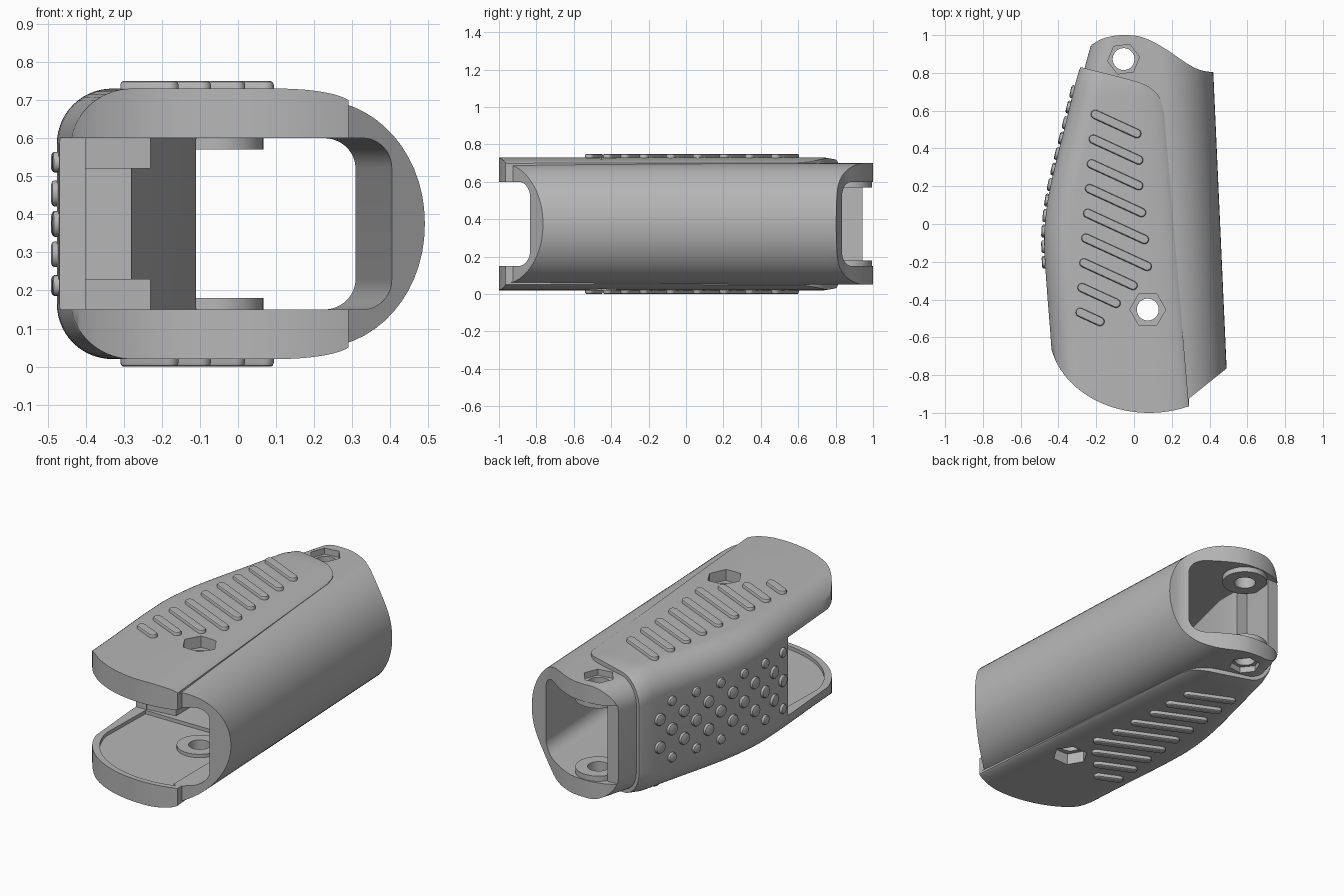
import bpy, bmesh
from math import sin, cos, pi, radians, atan2
from mathutils import Matrix, Vector

if "Cube" in bpy.data.objects:
    bpy.data.objects.remove(bpy.data.objects["Cube"])

MID = 0.375   # height of the symmetry plane
grey = bpy.data.materials.new("plain grey")
grey.use_nodes = True
grey.diffuse_color = (0.47, 0.47, 0.47, 1)
grey.node_tree.nodes["Principled BSDF"].inputs["Base Color"].default_value = grey.diffuse_color


def make(name, shells):
    """One object from closed shells, each a list of equal-length rings."""
    bm = bmesh.new()
    for rings in shells:
        loops = [[bm.verts.new(p) for p in ring] for ring in rings]
        n = len(loops[0])
        for a, b in zip(loops, loops[1:]):
            for i in range(n):
                bm.faces.new((a[i], a[(i + 1) % n], b[(i + 1) % n], b[i]))
        bm.faces.new(loops[0][::-1])
        bm.faces.new(loops[-1])
    bmesh.ops.recalc_face_normals(bm, faces=bm.faces)
    mesh = bpy.data.meshes.new(name)
    bm.to_mesh(mesh)
    bm.free()
    mesh.materials.append(grey)
    ob = bpy.data.objects.new(name, mesh)
    bpy.context.collection.objects.link(ob)
    return ob


def spline(pts, n=4):
    """Smooth curve through the points."""
    p = [Vector(q) for q in [pts[0]] + pts + [pts[-1]]]
    out = []
    for a, b, c, d in zip(p, p[1:], p[2:], p[3:]):
        for t in [i / n for i in range(n)]:
            out.append(tuple((2 * b + (c - a) * t + (2 * a - 5 * b + 4 * c - d) * t ** 2
                              + (3 * b - a - 3 * c + d) * t ** 3) / 2))
    return out + [pts[-1]]


def prism(pts, z0, z1):
    return [[(x, y, z) for x, y in pts] for z in (z0, z1)]


def disc(x, y, r, n=40, turn=0):
    return [(x + r * cos(2 * pi * i / n + turn), y + r * sin(2 * pi * i / n + turn)) for i in range(n)]


def flip(shells):
    return [[[(x, y, 2 * MID - z) for x, y, z in ring] for ring in s] for s in shells]


def combine(target, other, operation):
    bpy.context.view_layer.objects.active = target
    mod = target.modifiers.new(operation, 'BOOLEAN')
    mod.object, mod.operation, mod.solver = other, operation, 'EXACT'
    bpy.ops.object.modifier_apply(modifier=mod.name)
    bpy.data.objects.remove(other)


def smooth(ob):
    bpy.ops.object.select_all(action='DESELECT')
    ob.select_set(True)
    bpy.context.view_layer.objects.active = ob
    bpy.ops.object.shade_smooth_by_angle(angle=radians(30))


def section(y, left, right, h, rl, ra, rb):
    """Rounded section: left corner radius rl, elliptical right corners ra x rb."""
    pts, n = [], 14
    corners = ((right - ra, h - rb, ra, rb, 0), (left + rl, h - rl, rl, rl, 1),
               (left + rl, rl - h, rl, rl, 2), (right - ra, rb - h, ra, rb, 3))
    for cx, cz, a, b, q in corners:
        for i in range(n + 1):
            t = (q + i / n) * pi / 2
            pts.append((cx + a * cos(t), y, MID + cz + b * sin(t)))
    return pts


def right_side(y):
    return 0.456 - 0.045 * y


def cover_side(y):
    return 0.221 - 0.083 * y


LEFT = spline([(-1.1, -.41), (-.63, -.44), (-.4, -.458), (-.2, -.472), (-.05, -.475), (.08, -.463),
               (.2, -.443), (.35, -.408), (.5, -.37), (.74, -.312)], 3)


def left_side(y):
    for (y0, a), (y1, b) in zip(LEFT, LEFT[1:]):
        if y <= y1:
            return a + (b - a) * (y - y0) / (y1 - y0)
    return LEFT[-1][1]


# Inner body and the slightly thicker grip cover wrapped around it
body_line = [(y, x + .03) for y, x in LEFT] + [(.84, -.258), (1.1, -.185)]
body = make("handle_shell", [[section(y, x, right_side(y), .325, .13, .29, .321) for y, x in body_line]])
cover_line = [(y, x, .355) for y, x in LEFT] + [(.81, -.292, .343), (.845, -.275, .329)]
cover = make("grip_cover", [[section(y, x, cover_side(y), h, .145, .2, .045) for y, x, h in cover_line]])
cover_edge = [(-.7, .838), (-.28, .83)] + spline([(-.1, .785), (.04, .745), (.1, .71), (.14, .66), (.16, .58)])
cover_edge += [(.29, -.955), (.29, -1.05), (-.7, -1.05)]
combine(cover, make("cover_cutter", [prism(cover_edge, -1, 2)]), 'INTERSECT')
combine(body, cover, 'UNION')

# Plan outline: wavy rear edge, rounded nose, slanted front of the right wall
nose = [(.08 + .53 * cos(t), -.57 - .43 * sin(t)) for t in (radians(68 + 4 * i) for i in range(27))]
rear = spline([(-.222, .95), (-.17, .98), (-.1, .997), (-.03, 1), (.04, .99), (.12, .955), (.2, .905),
               (.28, .85), (.35, .815), (.42, .803)])
outline = rear + [(.7, .8), (.7, -.597), (.29, -.925), (.29, -.965)] + nose + [(-.7, -.6), (-.7, .94)]
combine(body, make("outline_cutter", [prism(outline, -1, 2)]), 'INTERSECT')

# Through cavity, open on the left near both ends and stepped along the left wall
steps = [(-1.1, -.7), (-.262, -.7), (-.26, -.4), (-.1, -.4), (-.098, -.28), (.6, -.11), (.74, -.11),
         (.742, -.18), (.943, -.16), (.945, -.7), (1.1, -.7)]
cavity = make("cavity_cutter", [[section(y, x, 1.27 * right_side(y) - .223, .225, .004, .08, .08)
                                 for y, x in steps]])
combine(body, cavity, 'DIFFERENCE')

# Shallow recess inside the nose lip
recess = [(x * .93 + .005, y * .97) for x, y in nose] + [(-.4, -.27), (.24, -.27), (.24, -.93)]
combine(body, make("recess_cutter", [prism(recess, .13, .62)]), 'DIFFERENCE')

# Ledges along the left wall, above and below its step
for z0, z1 in ((.1, .23), (.52, .65)):
    ledge = [(-.42, -.258), (-.23, -.235), (-.23, .02), (-.42, .02)]
    combine(body, make("wall_ledge", [prism(ledge, z0, z1)]), 'UNION')

# Screw bosses, holes and hexagonal nut pockets
screws = ((-.055, .873, .122, .18, .085, radians(8)), (.073, -.453, .12, .149, .095, 0))
for x, y, boss_r, boss_z, hex_r, turn in screws:
    boss = [prism(disc(x, y, boss_r), .1, boss_z)]
    for side in (boss, flip(boss)):
        combine(body, make("boss", side), 'UNION')
    combine(body, make("hole_cutter", [prism(disc(x, y, .058), -1, 2)]), 'DIFFERENCE')
    pocket = [prism(disc(x, y, hex_r, 6, turn), -.1, .085)]
    for side in (pocket, flip(pocket)):
        combine(body, make("pocket_cutter", side), 'DIFFERENCE')
smooth(body)


# Slanted capsule ridges on the top and bottom
def capsule(a, b, r):
    ang = atan2(b[1] - a[1], b[0] - a[0])
    pts = []
    for (cx, cy), start in ((b, ang - pi / 2), (a, ang + pi / 2)):
        pts += [(cx + r * cos(start + pi * i / 8), cy + r * sin(start + pi * i / 8)) for i in range(9)]
    return pts


ridges = []
for i, run in enumerate((.22, .24, .25, .275, .3, .325, .26, .18, .105)):
    a = (-.205 - .01 * i, .58 - .131 * i)
    b = (a[0] + run, a[1] - .46 * run)
    ridges.append([[(x, y, z) for x, y in capsule(a, b, r)]
                   for r, z in ((.024, .7), (.024, .74), (.021, .747), (.016, .75))])
smooth(make("top_ridges", ridges))
smooth(make("bottom_ridges", flip(ridges)))

# Round studs in alternating columns on the left wall
studs = []
for col in range(12):
    y = .7 - .082 * col
    slope = (left_side(y + .03) - left_side(y - .03)) / .06
    for dz in ((-.08, .08) if col % 2 == 0 else (-.162, 0, .162)):
        r = .027 if abs(dz) > .1 else .034
        place = Matrix.Translation((left_side(y), y, MID + dz)) @ Matrix.Rotation(-atan2(slope, 1), 4, 'Z')
        studs.append([[place @ Vector((-d, u, v)) for u, v in disc(0, 0, r * k, 20)]
                      for k, d in ((1, -.03), (1, .008), (.9, .013), (.65, .016))])
smooth(make("side_studs", studs))
